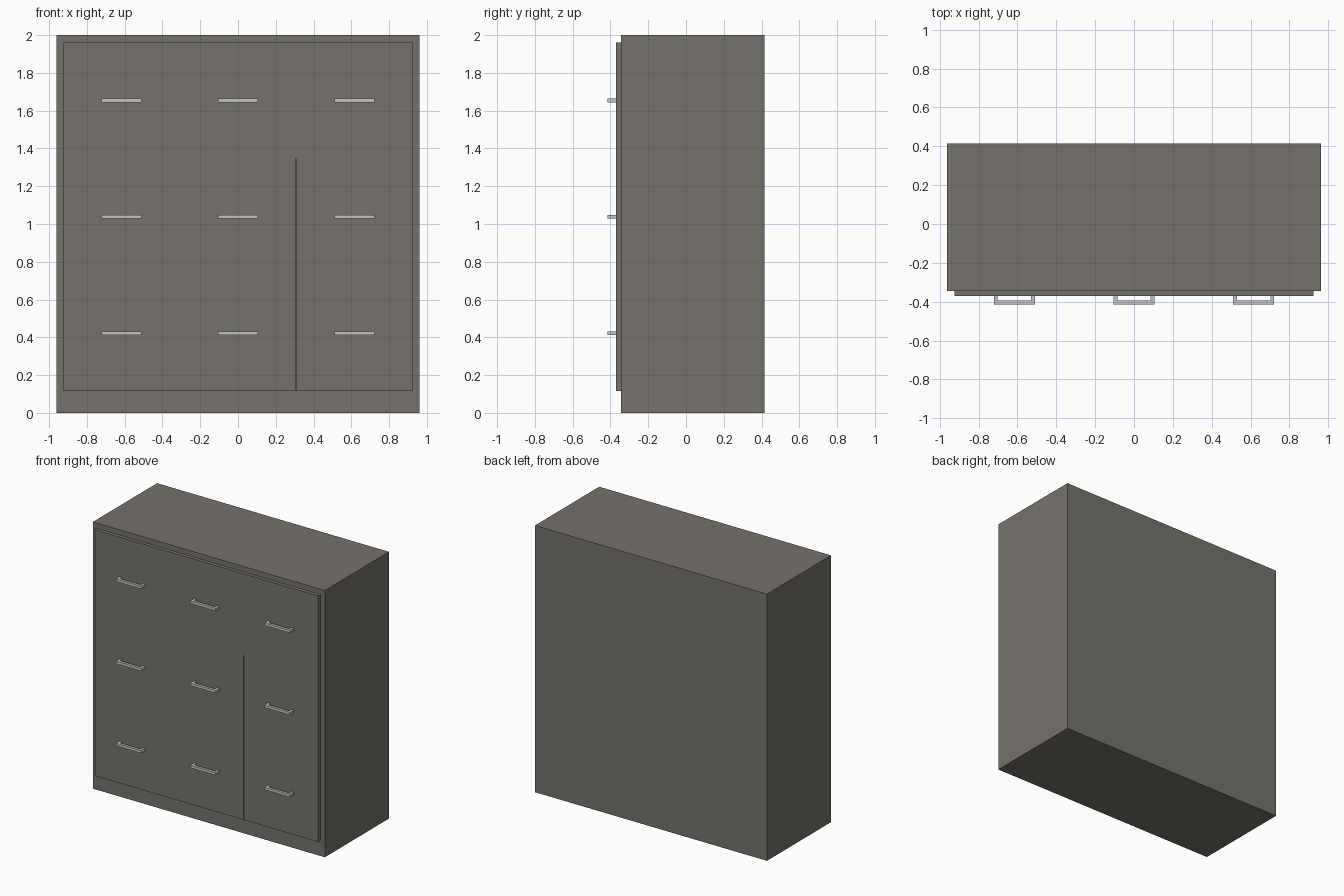
import bpy, bmesh
from mathutils import Vector

if "Cube" in bpy.data.objects:
    bpy.data.objects.remove(bpy.data.objects["Cube"])


def material(name, rgb):
    m = bpy.data.materials.new(name)
    m.diffuse_color = (*rgb, 1.0)
    m.use_nodes = True
    m.node_tree.nodes["Principled BSDF"].inputs["Base Color"].default_value = m.diffuse_color
    return m


GREY = material("warm grey", (0.18, 0.17, 0.15))
METAL = material("brushed metal", (0.55, 0.55, 0.55))


def prism(name, points, direction, mat):
    """Extrude a flat outline along a direction into a closed solid."""
    bm = bmesh.new()
    face = bm.faces.new([bm.verts.new(p) for p in points])
    new = bmesh.ops.extrude_face_region(bm, geom=[face])["geom"]
    verts = [v for v in new if isinstance(v, bmesh.types.BMVert)]
    bmesh.ops.translate(bm, verts=verts, vec=Vector(direction))
    bmesh.ops.recalc_face_normals(bm, faces=bm.faces)
    mesh = bpy.data.meshes.new(name)
    bm.to_mesh(mesh)
    bm.free()
    mesh.materials.append(mat)
    ob = bpy.data.objects.new(name, mesh)
    bpy.context.collection.objects.link(ob)
    return ob


FRONT, PANEL, BACK = -0.345, -0.371, 0.415

# cabinet body
W = 0.962
prism("cabinet_body",
      [(-W, FRONT, 0), (W, FRONT, 0), (W, BACK, 0), (-W, BACK, 0)],
      (0, 0, 2), GREY)

# drawer front panel, with the narrow gap beside the lower right drawers
PW, Z0, Z1 = 0.924, 0.115, 1.96
GAP, HALF, GAP_TOP = 0.306, 0.002, 1.347
outline = [(-PW, Z0), (GAP - HALF, Z0), (GAP - HALF, GAP_TOP),
           (GAP + HALF, GAP_TOP), (GAP + HALF, Z0), (PW, Z0),
           (PW, Z1), (-PW, Z1)]
prism("drawer_fronts", [(x, FRONT, z) for x, z in outline],
      (0, PANEL - FRONT, 0), GREY)

# three by three U-shaped pull handles
H, BAR, TIP = 0.106, 0.02, -0.415
u_shape = [(-H, PANEL), (-H, TIP), (H, TIP), (H, PANEL),
           (H - BAR, PANEL), (H - BAR, TIP + BAR),
           (BAR - H, TIP + BAR), (BAR - H, PANEL)]
for row in range(3):
    for col in range(3):
        x = (col - 1) * 0.616
        z = 0.422 + row * 0.616
        prism(f"handle_{row + 1}_{col + 1}",
              [(x + px, py, z - BAR / 2) for px, py in u_shape],
              (0, 0, BAR), METAL)
